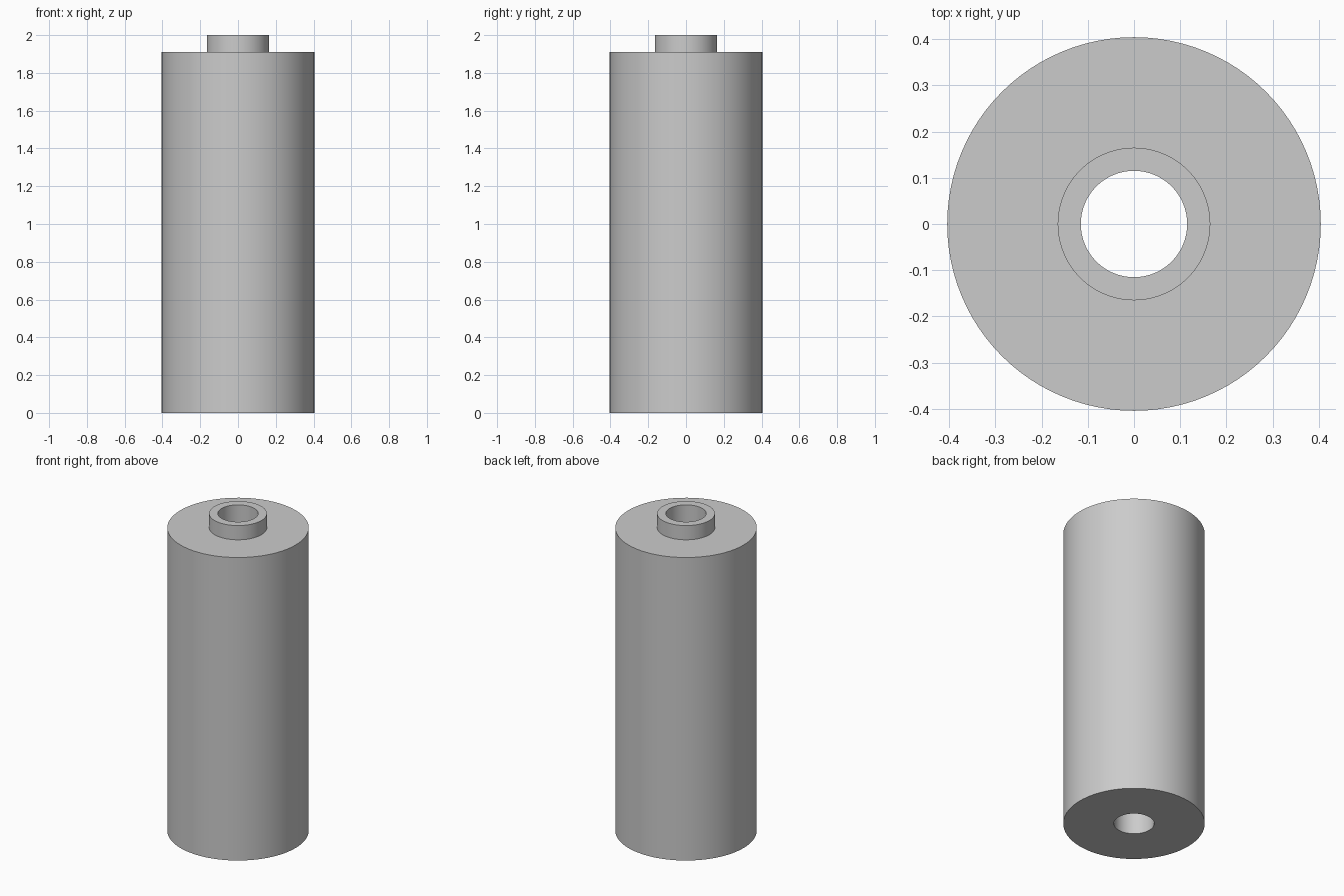
import bpy, bmesh, math

cube = bpy.data.objects.get("Cube")
if cube:
    bpy.data.objects.remove(cube, do_unlink=True)

SEGMENTS = 96
BODY_R, COLLAR_R, BORE_R = 0.404, 0.165, 0.115
BODY_TOP, COLLAR_TOP = 1.91, 2.0

grey = bpy.data.materials.new("plain grey")
grey.use_nodes = True
colour = (0.6, 0.6, 0.6, 1)
grey.diffuse_color = colour
grey.node_tree.nodes["Principled BSDF"].inputs["Base Color"].default_value = colour


def lathe(name, profile):
    """Spin a closed (radius, height) profile around the z axis."""
    bm = bmesh.new()
    rings = []
    for r, z in profile:
        angles = [2 * math.pi * i / SEGMENTS for i in range(SEGMENTS)]
        rings.append([bm.verts.new((r * math.cos(a), r * math.sin(a), z)) for a in angles])
    for k, low in enumerate(rings):
        high = rings[(k + 1) % len(rings)]
        for i in range(SEGMENTS):
            j = (i + 1) % SEGMENTS
            bm.faces.new((low[i], low[j], high[j], high[i]))
    bmesh.ops.recalc_face_normals(bm, faces=bm.faces)
    mesh = bpy.data.meshes.new(name)
    bm.to_mesh(mesh)
    bm.free()
    mesh.materials.append(grey)
    obj = bpy.data.objects.new(name, mesh)
    bpy.context.collection.objects.link(obj)
    bpy.ops.object.select_all(action="DESELECT")
    obj.select_set(True)
    bpy.context.view_layer.objects.active = obj
    bpy.ops.object.shade_smooth_by_angle(angle=math.radians(30))
    return obj


# Roller body with a raised collar and a bore running right through
lathe("bored_roller", [
    (BORE_R, 0), (BODY_R, 0), (BODY_R, BODY_TOP),
    (COLLAR_R, BODY_TOP), (COLLAR_R, COLLAR_TOP), (BORE_R, COLLAR_TOP),
])
